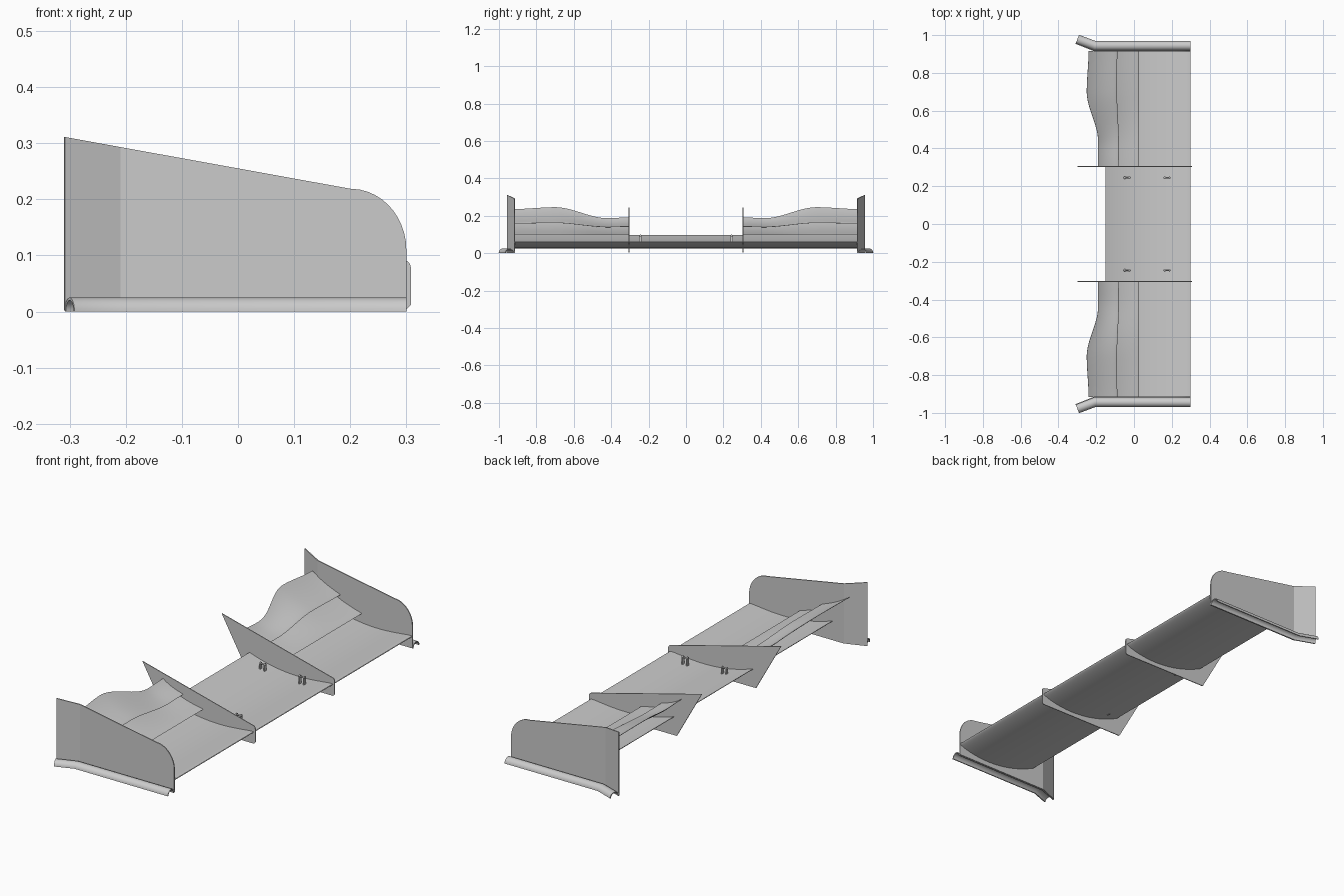
import bpy, bmesh, math
from mathutils import Vector

if "Cube" in bpy.data.objects:
    bpy.data.objects.remove(bpy.data.objects["Cube"])


def finish(name, bm, mirror_y=True, smooth=True):
    bmesh.ops.recalc_face_normals(bm, faces=bm.faces)
    me = bpy.data.meshes.new(name)
    bm.to_mesh(me)
    bm.free()
    ob = bpy.data.objects.new(name, me)
    bpy.context.collection.objects.link(ob)
    if mirror_y:
        m = ob.modifiers.new("mirror", 'MIRROR')
        m.use_axis = (False, True, False)
        m.use_mirror_merge = False
    bpy.ops.object.select_all(action='DESELECT')
    ob.select_set(True)
    bpy.context.view_layer.objects.active = ob
    if smooth:
        bpy.ops.object.shade_smooth_by_angle(angle=math.radians(35))
    return ob


def loft(bm, sections):
    """Skin closed sections of equal point count and cap both ends."""
    rings = [[bm.verts.new(p) for p in s] for s in sections]
    n = len(rings[0])
    for a, b in zip(rings, rings[1:]):
        for i in range(n):
            bm.faces.new((a[i], a[(i + 1) % n], b[(i + 1) % n], b[i]))
    bm.faces.new(rings[0])
    bm.faces.new(rings[-1])


def foil(y, le, te, sag, thick, n=14):
    """Cambered aerofoil section from leading edge to trailing edge (x, z)."""
    le, te = Vector(le), Vector(te)
    d = te - le
    nor = Vector((d.y, -d.x)).normalized()
    if nor.y < 0:
        nor = -nor
    top, bot = [], []
    for i in range(n + 1):
        t = (1 - math.cos(math.pi * i / n)) / 2
        c = le + d * t - nor * sag * 4 * t * (1 - t)
        h = thick * (1.485 * math.sqrt(t) - 0.63 * t - 1.758 * t**2 + 1.4215 * t**3 - 0.50 * t**4) + 0.0008 * t
        top.append(c + nor * h)
        bot.append(c - nor * h)
    loop = top + bot[:0:-1]
    return [(p.x, y, p.y) for p in loop]


def lerp_table(table, v):
    for (a, p), (b, q) in zip(table, table[1:]):
        if v <= b:
            t = (v - a) / (b - a)
            t = t * t * (3 - 2 * t)
            return p + (q - p) * t
    return table[-1][1]


def plate(name, outline, y, thick):
    """Flat plate in the xz plane."""
    bm = bmesh.new()
    loft(bm, [[(x, y + s * thick / 2, z) for x, z in outline] for s in (-1, 1)])
    return finish(name, bm, smooth=False)


# main plane across the full span
bm = bmesh.new()
loft(bm, [foil(y, (0.30, 0.06), (-0.15, 0.095), 0.038, 0.024, 24) for y in (-0.916, -0.305, 0.305, 0.916)])
finish("main_plane", bm, mirror_y=False)

# stacked outboard flaps with a wavy trailing edge
Y0, Y1, N = 0.305, 0.916, 30
te_x = [(0.30, -0.19), (0.44, -0.19), (0.70, -0.25), (0.92, -0.24)]
te_z = [(0.30, 0.191), (0.42, 0.186), (0.70, 0.245), (0.92, 0.235)]
wave = [(0.30, 0.1), (0.42, 0.0), (0.70, 1.0), (0.92, 0.85)]
lower, upper = bmesh.new(), bmesh.new()
low_s, up_s = [], []
for i in range(N + 1):
    y = Y0 + (Y1 - Y0) * i / N
    w = lerp_table(wave, y)
    low_s.append(foil(y, (0.027, 0.098), (-0.12 - 0.015 * w, 0.138 + 0.024 * w), 0.008, 0.008))
    up_s.append(foil(y, (-0.08 - 0.01 * w, 0.140 + 0.022 * w),
                     (lerp_table(te_x, y), lerp_table(te_z, y)), 0.009, 0.008))
loft(lower, low_s)
loft(upper, up_s)
finish("lower_flap", lower)
finish("upper_flap", upper)

# inner fences
arc = [(0.294 + 0.014 * math.cos(a), 0.078 + 0.014 * math.sin(a))
       for a in [math.radians(d) for d in range(0, 80, 15)]]
plate("inner_fence", [(-0.165, 0.006), (0.300, 0.004), (0.308, 0.012)] + arc + [(-0.30, 0.245)], 0.305, 0.004)

# end plates: straight panel, then a panel kicked outward at the rear
BEND, TAIL = (-0.21, 0.917), (-0.309, 0.956)


def top_z(x):
    return 0.311 - (x + 0.309) * 0.181


front = [(0.20, top_z(0.20))]
cx, cz, rx, rz = 0.20, 0.11, 0.10, top_z(0.20) - 0.11
front += [(cx + rx * math.sin(a), cz + rz * math.cos(a))
          for a in [math.radians(d) for d in range(10, 91, 8)]]
bm = bmesh.new()
panel = [(x, BEND[1], z) for x, z in front] + [(0.30, BEND[1], 0.002)]
b0 = bm.verts.new((*BEND, 0.002))
b1 = bm.verts.new((*BEND, top_z(BEND[0])))
bm.faces.new([b1] + [bm.verts.new(p) for p in panel] + [b0])
bm.faces.new([b1, b0, bm.verts.new((*TAIL, 0.002)), bm.verts.new((*TAIL, 0.311))])
end = finish("end_plate", bm, smooth=False)
s = end.modifiers.new("thickness", 'SOLIDIFY')
s.thickness, s.offset = 0.005, 0

# half-pipe foot tunnels along the end plate bottoms
path = [Vector((0.30, 0.944)), Vector((-0.207, 0.944)), Vector((-0.30, 0.978))]
dirs = [(path[1] - path[0]).normalized(), None, (path[2] - path[1]).normalized()]
dirs[1] = (dirs[0] + dirs[2]).normalized()
sections = []
for p, d in zip(path, dirs):
    side = Vector((d.y, -d.x))
    ring = []
    for r, angs in ((0.025, range(0, 181, 12)), (0.020, range(180, -1, -12))):
        for a in angs:
            a = math.radians(a)
            q = p + side * r * math.cos(a)
            ring.append((q.x, q.y, r * math.sin(a)))
    sections.append(ring)
bm = bmesh.new()
loft(bm, sections)
finish("foot_tunnel", bm)

# mounting lugs: paired rounded tabs joined by a pin
bm = bmesh.new()
for x, base in ((-0.037, 0.050), (0.175, 0.044)):
    top = base + 0.042
    tab = [(-0.007, base), (0.007, base)] + [
        (0.007 * math.cos(a), top + 0.007 * math.sin(a))
        for a in [math.pi * k / 8 for k in range(9)]]
    for dx in (-0.012, 0.012):
        loft(bm, [[(x + dx + t, 0.244 + u, v) for u, v in tab] for t in (-0.003, 0.003)])
    loft(bm, [[(x + t, 0.244 + 0.0035 * math.cos(k * math.pi / 6), top + 0.0035 * math.sin(k * math.pi / 6))
               for k in range(12)] for t in (-0.018, 0.018)])
finish("mounting_lugs", bm)
